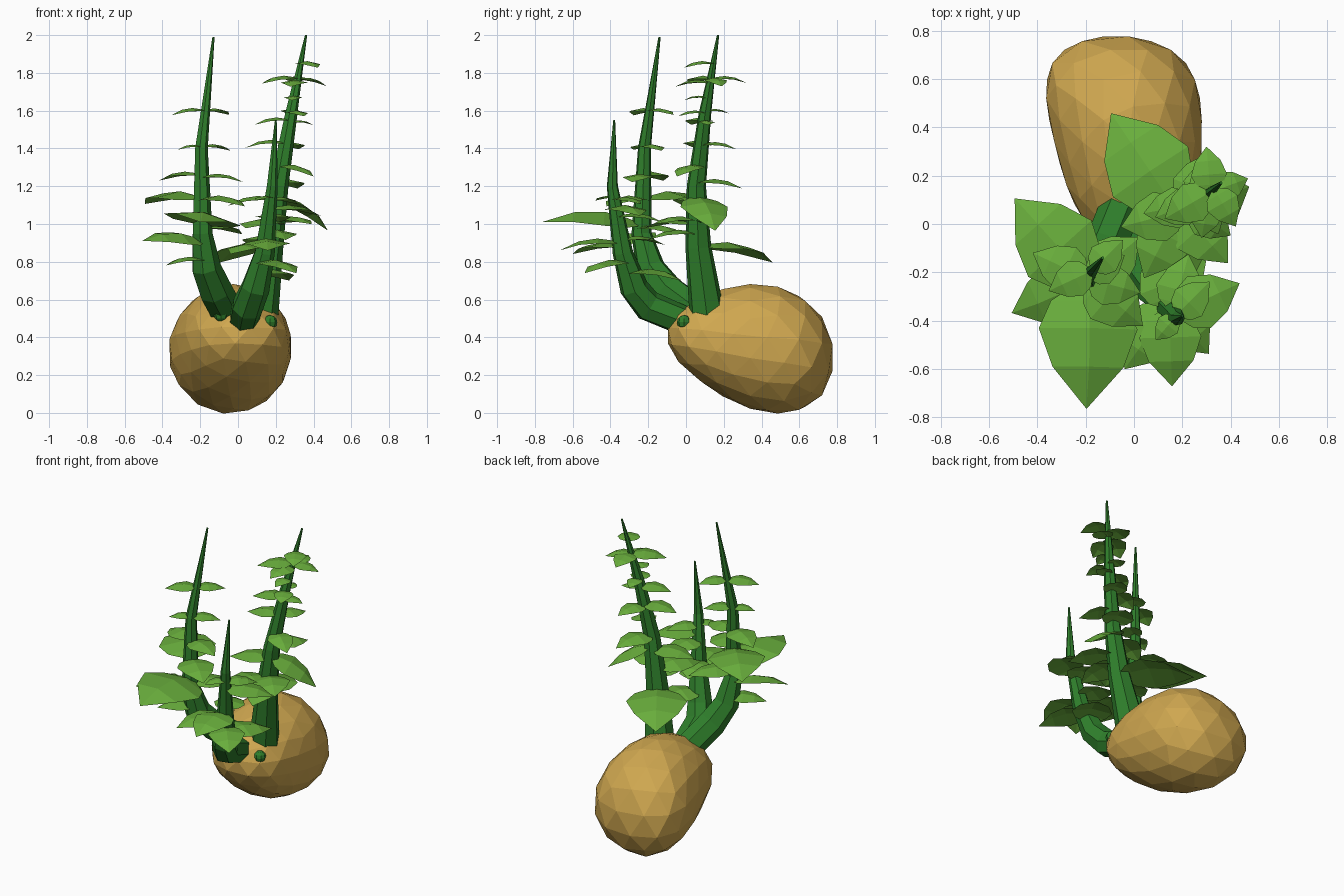
import bpy, bmesh, math
from mathutils import Vector, Matrix

cube = bpy.data.objects.get("Cube")
if cube:
    bpy.data.objects.remove(cube)


def material(name, color):
    mat = bpy.data.materials.new(name)
    mat.use_nodes = True
    mat.diffuse_color = (*color, 1)
    mat.node_tree.nodes["Principled BSDF"].inputs["Base Color"].default_value = (*color, 1)
    return mat


skin = material("tan skin", (0.63, 0.39, 0.08))
stalk = material("deep green", (0.028, 0.21, 0.024))
foliage = material("leaf green", (0.14, 0.42, 0.045))


def finish(bm, name, mat):
    mesh = bpy.data.meshes.new(name)
    bm.to_mesh(mesh)
    bm.free()
    mesh.materials.append(mat)
    obj = bpy.data.objects.new(name, mesh)
    bpy.context.collection.objects.link(obj)
    return obj


# Tuber: faceted lump, full at the back, narrower and raised at the front
bm = bmesh.new()
bmesh.ops.create_icosphere(bm, subdivisions=1, radius=1)
bmesh.ops.subdivide_edges(bm, edges=bm.edges[:], cuts=2, use_grid_fill=True)
bmesh.ops.triangulate(bm, faces=bm.faces[:])
for v in bm.verts:
    x, back, z = v.co.normalized()
    v.co = (x * (0.31 + 0.06 * back + 0.12 * back * back) - 0.025 - 0.05 * back,
            0.34 + 0.445 * back,
            z * (0.33 + 0.085 * back) + 0.352 - 0.06 * back)
finish(bm, "tuber", skin)

# Buds on the tuber
for name, spot in (("left_bud", (0.17, -0.01, 0.48)), ("right_bud", (-0.09, -0.03, 0.52))):
    bm = bmesh.new()
    bmesh.ops.create_uvsphere(bm, u_segments=8, v_segments=6, radius=0.038,
                              matrix=Matrix.Translation(spot))
    finish(bm, name, stalk)


def build_stem(name, path, sides=7):
    """Tapered tube through (x, y, z, radius) points."""
    bm = bmesh.new()
    pts = [Vector(p[:3]) for p in path]
    rings = []
    for i, p in enumerate(pts):
        along = pts[min(i + 1, len(pts) - 1)] - pts[max(i - 1, 0)]
        turn = Vector((0, 0, 1)).rotation_difference(along)
        ring = []
        for k in range(sides):
            a = math.tau * k / sides
            ring.append(bm.verts.new(p + turn @ Vector((math.cos(a), math.sin(a), 0)) * path[i][3]))
        rings.append(ring)
    for low, high in zip(rings, rings[1:]):
        for k in range(sides):
            n = (k + 1) % sides
            bm.faces.new((low[k], low[n], high[n], high[k]))
    bm.faces.new(rings[0][::-1])
    bm.faces.new(rings[-1])
    finish(bm, name, stalk)


# Leaf outline: distance along, half width, midrib height
OUTLINE = ((0, 0.05, 0), (0.16, 0.29, 0.05), (0.38, 0.39, 0.09), (0.68, 0.28, 0.06), (1, 0, -0.07))


def build_leaves(name, path, leaves):
    """Folded pointed leaves from (height, heading, length, droop, roll)."""
    bm = bmesh.new()
    for height, heading, length, *tilt in leaves:
        droop, roll = (tilt + [3, 0][len(tilt):])
        for a, b in zip(path, path[1:]):
            if a[2] <= height <= b[2]:
                root = Vector(a[:3]).lerp(Vector(b[:3]), (height - a[2]) / (b[2] - a[2]))
        place = (Matrix.Translation(root) @ Matrix.Rotation(math.radians(heading), 4, "Z")
                 @ Matrix.Rotation(math.radians(droop), 4, "Y")
                 @ Matrix.Rotation(math.radians(roll), 4, "X") @ Matrix.Scale(length, 4))
        rows = []
        for t, w, z in OUTLINE:
            offsets = (-w, 0, w) if w else (0,)
            rows.append([bm.verts.new(place @ Vector((t, s, z - abs(s) * 0.2))) for s in offsets])
        for low, high in zip(rows, rows[1:]):
            for k in range(2):
                if len(high) == 3:
                    bm.faces.new((low[k], high[k], high[k + 1], low[k + 1]))
                else:
                    bm.faces.new((low[k], high[0], low[k + 1]))
    finish(bm, name, foliage)


# Right stem
right = ((-0.06, 0.05, 0.54, 0.09), (-0.12, -0.1, 0.65, 0.09), (-0.17, -0.19, 0.77, 0.08),
         (-0.19, -0.235, 0.95, 0.055), (-0.195, -0.22, 1.4, 0.035), (-0.13, -0.14, 1.99, 0.006))
build_stem("right_stem", right)
build_leaves("right_stem_leaves", right, (
    (1.6, 205, 0.2), (1.6, 45, 0.18), (1.41, 205, 0.14), (1.41, 30, 0.18),
    (1.26, 155, 0.25), (1.25, -15, 0.23), (1.13, 132, 0.45, -1), (1.13, -40, 0.3),
    (1, -90, 0.53, -5, -9), (0.98, 40, 0.28), (0.91, 205, 0.35, -4, -14), (0.81, 210, 0.24)))

# Left stem
left = ((0.12, 0.11, 0.53, 0.095), (0.17, 0.065, 0.88, 0.07), (0.215, 0.055, 1.2, 0.052),
        (0.28, 0.1, 1.58, 0.034), (0.36, 0.17, 2, 0.006))
build_stem("left_stem", left)
build_leaves("left_stem_leaves", left, (
    (1.85, -60, 0.18), (1.77, 210, 0.22), (1.77, 20, 0.17, 10), (1.77, 95, 0.19),
    (1.75, -100, 0.19), (1.67, -95, 0.13), (1.59, -65, 0.16), (1.6, 100, 0.13),
    (1.55, 200, 0.2), (1.54, 10, 0.13), (1.43, 190, 0.22), (1.42, 70, 0.2),
    (1.31, -35, 0.21, 12), (1.22, 68, 0.26), (1.13, 195, 0.27), (1.15, 20, 0.34, 29),
    (1.01, -48, 0.3, -2), (1, 243, 0.32, 0), (0.95, -75, 0.28), (0.88, 124, 0.48, 6)))

# Front stem
front = ((0.03, -0.02, 0.49, 0.08), (0.05, -0.2, 0.565, 0.085), (0.09, -0.275, 0.66, 0.078),
         (0.14, -0.335, 0.85, 0.055), (0.18, -0.39, 1.2, 0.03), (0.2, -0.38, 1.55, 0.005))
build_stem("front_stem", front)
build_leaves("front_stem_leaves", front, (
    (1.14, 230, 0.13), (1.13, 45, 0.2), (1.04, 75, 0.25), (1.08, 25, 0.3),
    (0.92, 110, 0.25), (0.9, -88, 0.33), (0.88, 235, 0.32), (0.8, -50, 0.29, 8),
    (0.74, 60, 0.32)))
